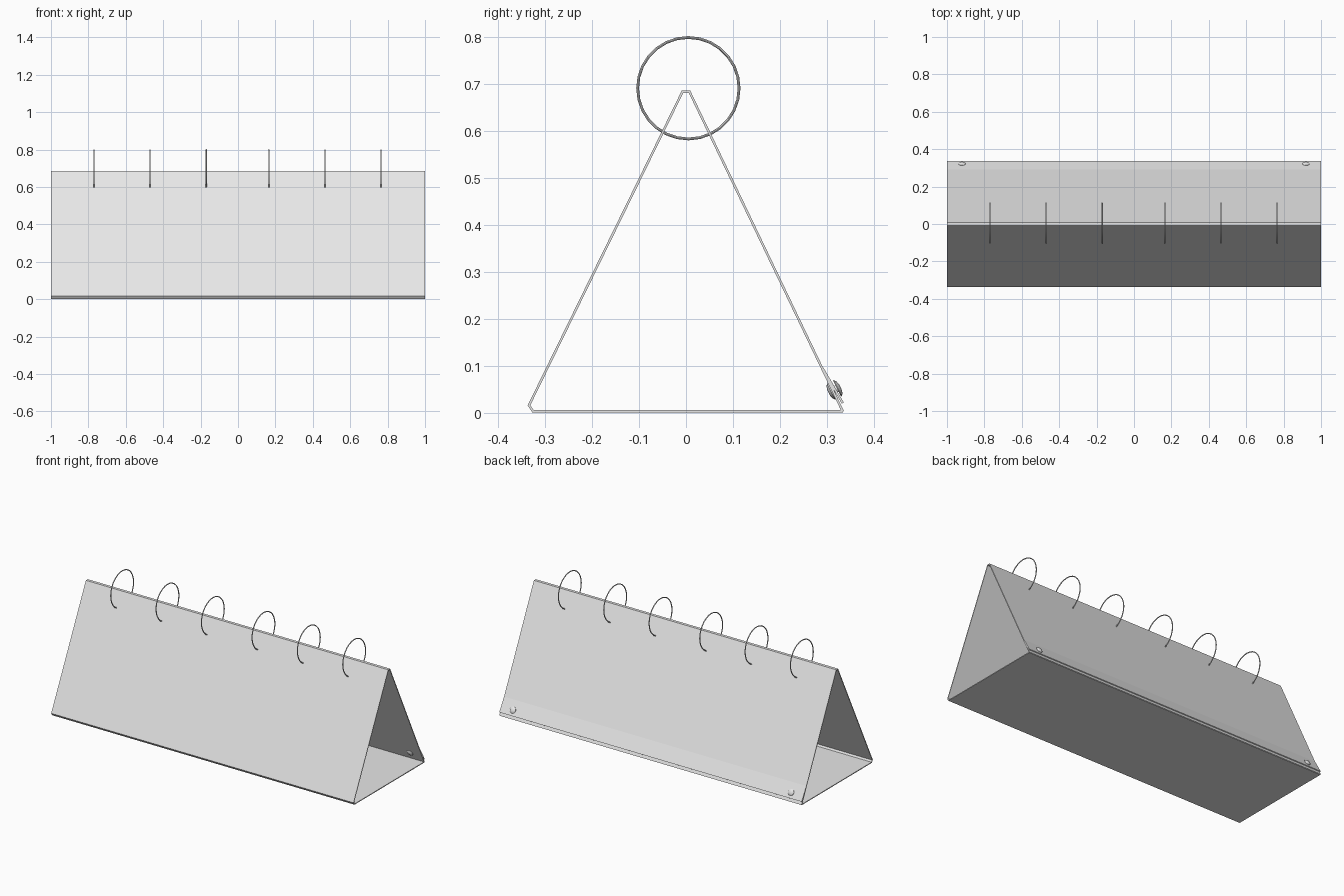
import bpy
import bmesh
import math
from mathutils import Vector, Matrix

cube = bpy.data.objects.get("Cube")
if cube:
    bpy.data.objects.remove(cube)


def material(name, rgb):
    m = bpy.data.materials.new(name)
    m.use_nodes = True
    m.diffuse_color = (*rgb, 1)
    m.node_tree.nodes["Principled BSDF"].inputs["Base Color"].default_value = (*rgb, 1)
    return m


grey = material("light grey", (0.8, 0.8, 0.8))


def finish(name, bm, smooth=False):
    bmesh.ops.recalc_face_normals(bm, faces=bm.faces)
    mesh = bpy.data.meshes.new(name)
    bm.to_mesh(mesh)
    bm.free()
    mesh.materials.append(grey)
    ob = bpy.data.objects.new(name, mesh)
    bpy.context.collection.objects.link(ob)
    if smooth:
        bpy.ops.object.select_all(action='DESELECT')
        ob.select_set(True)
        bpy.context.view_layer.objects.active = ob
        bpy.ops.object.shade_smooth_by_angle(angle=math.radians(40))
    return ob


def strip(name, path, thick, half=1.0):
    """Sheet of card: a (y, z) path thickened to its right and extruded along x."""
    pts = [Vector(p) for p in path]
    dirs = [(b - a).normalized() for a, b in zip(pts, pts[1:])]
    inner = []
    for i, p in enumerate(pts):
        d0, d1 = dirs[max(i - 1, 0)], dirs[min(i, len(dirs) - 1)]
        n0, n1 = Vector((d0.y, -d0.x)), Vector((d1.y, -d1.x))
        inner.append(p + (n0 + n1) * thick / (1 + n0.dot(n1)))
    bm = bmesh.new()
    rows = [[[bm.verts.new((x, *p)) for p in side] for side in (pts, inner)]
            for x in (-half, half)]
    (lo, li), (ro, ri) = rows
    last = len(pts) - 1
    for i in range(last):
        j = i + 1
        for quad in ((lo[i], lo[j], ro[j], ro[i]), (li[i], ri[i], ri[j], li[j]),
                     (lo[i], li[i], li[j], lo[j]), (ro[i], ro[j], ri[j], ri[i])):
            bm.faces.new(quad)
    for i in (0, last):
        bm.faces.new((lo[i], ro[i], ri[i], li[i]))
    return finish(name, bm)


# Folded stand: base, front panel, narrow ridge and back panel in one sheet
strip("folded_stand", [(0.334, 0.001), (-0.327, 0.001), (-0.337, 0.016),
                       (-0.009, 0.686), (0.009, 0.686), (0.336, 0.004)], 0.005)

# Glued flap along the lower back edge
strip("fastening_flap", [(0.291, 0.099), (0.336, 0.022)], 0.005)


# Binder rings threaded through the ridge
def ring(name, x, major=0.108, minor=0.003, segments=28, sides=8):
    bm = bmesh.new()
    loops = []
    for i in range(segments):
        a = math.tau * i / segments
        loop = []
        for k in range(sides):
            b = math.tau * k / sides
            r = major + minor * math.cos(b)
            loop.append(bm.verts.new((x + minor * math.sin(b),
                                      0.005 + r * math.cos(a), 0.691 + r * math.sin(a))))
        loops.append(loop)
    for i in range(segments):
        p, q = loops[i], loops[(i + 1) % segments]
        for k in range(sides):
            m = (k + 1) % sides
            bm.faces.new((p[k], p[m], q[m], q[k]))
    finish(name, bm, True)


for n, x in enumerate((-0.77, -0.47, -0.17, 0.165, 0.465, 0.765)):
    ring(f"binder_ring_{n + 1}", x)


# Rivets: a short shank with a domed head on each side
def rivet(name, x):
    bm = bmesh.new()
    axis = Vector((0, 0.89, 0.45)).normalized()
    place = Matrix.Translation((x, 0.316, 0.049)) @ axis.to_track_quat('Z', 'X').to_matrix().to_4x4()
    bmesh.ops.create_cone(bm, cap_ends=True, segments=16, radius1=0.008, radius2=0.008,
                          depth=0.02, matrix=place)
    for s in (-1, 1):
        rings = []
        for r, h in ((0.019, 0.006), (0.019, 0.008), (0.014, 0.012), (0.006, 0.014)):
            rings.append([bm.verts.new(place @ Vector((r * math.cos(math.tau * k / 16),
                                                      r * math.sin(math.tau * k / 16), s * h)))
                          for k in range(16)])
        for p, q in zip(rings, rings[1:]):
            for k in range(16):
                m = (k + 1) % 16
                bm.faces.new((p[k], p[m], q[m], q[k]))
        bm.faces.new(rings[0])
        bm.faces.new(rings[-1])
    finish(name, bm, True)


for side, x in (("left", 0.92), ("right", -0.92)):
    rivet(f"{side}_rivet", x)
